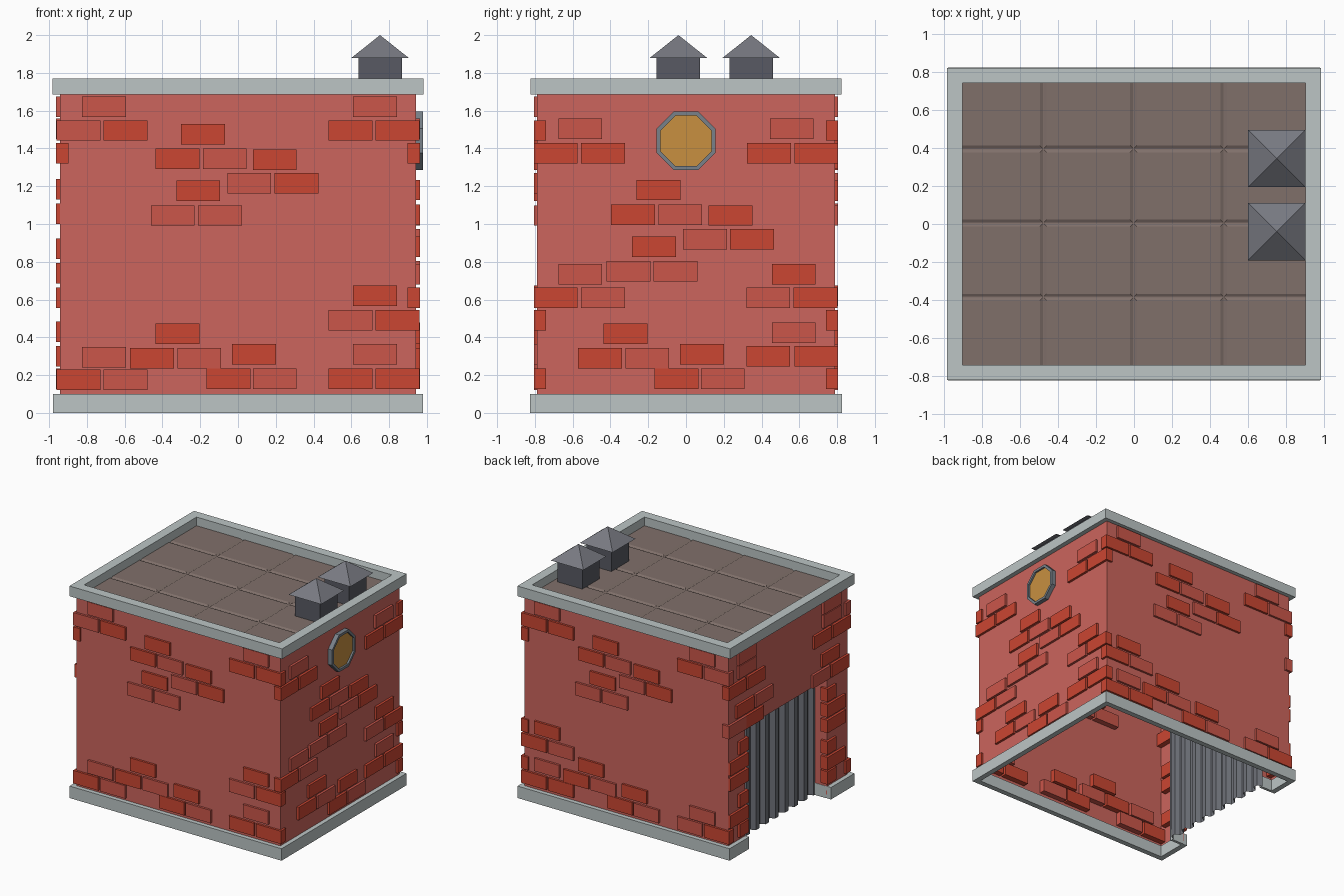
import bpy, bmesh, math
from mathutils import Matrix, Vector

if "Cube" in bpy.data.objects:
    bpy.data.objects.remove(bpy.data.objects["Cube"])


def mat(name, hexcol):
    lin = []
    for i in (0, 2, 4):
        c = int(hexcol[i:i + 2], 16) / 255
        lin.append(c / 12.92 if c <= 0.04045 else ((c + 0.055) / 1.055) ** 2.4)
    m = bpy.data.materials.new(name)
    m.diffuse_color = (*lin, 1)
    m.use_nodes = True
    m.node_tree.nodes["Principled BSDF"].inputs["Base Color"].default_value = m.diffuse_color
    return m


WALL = mat("wall red", "CC655D")
BRICK = mat("brick red", "CB4632")
PALE = mat("pale brick red", "CB564A")
STONE = mat("pale stone", "BCC5C5")
ROOF = mat("roof brown", "80706A")
VENT = mat("vent dark grey", "585A63")
CAP = mat("cap grey", "787A82")
FRAME = mat("frame grey", "78818A")
GLASS = mat("amber glass", "C89040")
DOOR = mat("door grey", "6E7178")


def finish(name, bm, *mats):
    me = bpy.data.meshes.new(name)
    bm.to_mesh(me)
    bm.free()
    for m in mats:
        me.materials.append(m)
    ob = bpy.data.objects.new(name, me)
    bpy.context.collection.objects.link(ob)
    return ob


def add_box(bm, lo, hi, index=0):
    lo, hi = Vector(lo), Vector(hi)
    m = Matrix.Translation((lo + hi) / 2) @ Matrix.Diagonal((*(hi - lo), 1))
    vs = bmesh.ops.create_cube(bm, size=1, matrix=m)["verts"]
    for f in {f for v in vs for f in v.link_faces}:
        f.material_index = index


def add_strip(bm, path, z0, z1):
    """Vertical sheet along a plan path, facing right of the path direction."""
    for (ax, ay), (bx, by) in zip(path, path[1:]):
        bm.faces.new([bm.verts.new(p) for p in
                      ((ax, ay, z0), (bx, by, z0), (bx, by, z1), (ax, ay, z1))])


def boxes(name, m, *spans):
    bm = bmesh.new()
    for lo, hi in spans:
        add_box(bm, lo, hi)
    return finish(name, bm, m)


X, Y = 0.943, 0.788            # wall half sizes
D0, D1, DZ, DX = -0.515, 0.565, 1.0, -0.83   # doorway

# Walls: open shell with a recessed doorway on the left side
bm = bmesh.new()
add_strip(bm, [(DX, D0), (-X, D0), (-X, -Y), (X, -Y), (X, Y), (-X, Y), (-X, D1), (DX, D1)], 0.03, DZ)
add_strip(bm, [(-X, D1), (-X, D0)], DZ, 1.69)
add_strip(bm, [(-X, D0), (-X, -Y), (X, -Y), (X, Y), (-X, Y), (-X, D1)], DZ, 1.69)
bm.faces.new([bm.verts.new(p) for p in
              ((-X, D0, DZ), (-X, D1, DZ), (DX, D1, DZ), (DX, D0, DZ))])
bmesh.ops.remove_doubles(bm, verts=bm.verts, dist=0.0005)
finish("walls", bm, WALL)

# Plinth, broken at the doorway, with short returns
PX, PY, T = 0.98, 0.825, 0.045
boxes("plinth", STONE,
      ((-PX, -PY, 0), (PX, -PY + T, 0.1)), ((-PX, PY - T, 0), (PX, PY, 0.1)),
      ((PX - T, -PY + T, 0), (PX, PY - T, 0.1)),
      ((-PX, -PY + T, 0), (-PX + T, D0, 0.1)), ((-PX, D1, 0), (-PX + T, PY - T, 0.1)),
      ((-PX + T, D0 - 0.02, 0), (DX, D0 + 0.003, 0.1)), ((-PX + T, D1 - 0.003, 0), (DX, D1 + 0.02, 0.1)))

# Parapet ring
QX, QY, QT = 0.983, 0.822, 0.08
boxes("parapet", STONE,
      ((-QX, -QY, 1.685), (QX, -QY + QT, 1.77)), ((-QX, QY - QT, 1.685), (QX, QY, 1.77)),
      ((-QX, -QY + QT, 1.685), (-QX + QT, QY - QT, 1.77)),
      ((QX - QT, -QY + QT, 1.685), (QX, QY - QT, 1.77)))

# Roof deck: slab with a 4 x 4 grid of shallow bevelled panels
bm = bmesh.new()
add_box(bm, (-0.93, -0.77, 1.68), (0.93, 0.77, 1.69))
for i in range(4):
    for j in range(4):
        loc = (-0.715 + 0.475 * i, -0.58 + 0.39 * j, 1.694)
        m = Matrix.Translation(loc) @ Matrix.Diagonal((0.47, 0.385, 0.008, 1))
        vs = bmesh.ops.create_cube(bm, size=1, matrix=m)["verts"]
        for v in vs:
            if v.co.z > loc[2]:
                v.co.x -= math.copysign(0.015, v.co.x - loc[0])
                v.co.y -= math.copysign(0.015, v.co.y - loc[1])
            v.co.x = max(-0.93, min(0.93, v.co.x))
finish("roof_deck", bm, ROOF)

# Bricks: (position along wall, height, pale?) with the odd (…, width)
F_CORNER = [(-0.71, 1.62, 1), (-0.845, 1.495, 1), (-0.595, 1.495, 0), (0.725, 1.62, 1),
            (0.595, 1.495, 0), (0.845, 1.495, 0), (0.725, 0.62, 0), (0.595, 0.49, 1),
            (0.845, 0.49, 0), (0.725, 0.31, 1), (0.595, 0.18, 0), (0.845, 0.18, 0),
            (-0.71, 0.295, 1), (-0.845, 0.175, 0), (-0.595, 0.175, 1)]
LOW = [(-0.32, 0.42, 0), (-0.455, 0.29, 0), (-0.205, 0.29, 1),
       (0.085, 0.31, 0), (-0.05, 0.18, 0), (0.195, 0.18, 1)]


def cluster(u, z):
    """Upper patch of eight or nine loose bricks."""
    offs = [(0, 0, 0), (-0.135, -0.13, 0), (0.115, -0.13, 1), (0.38, -0.135, 0),
            (0.245, -0.26, 1), (0.495, -0.26, 0), (-0.025, -0.3, 0),
            (-0.16, -0.43, 1), (0.09, -0.43, 1)]
    return [(u + a, z + b, c) for a, b, c in offs]


MID = cluster(-0.185, 1.475) + LOW
S_TOP = [(s * u, z, c) for s in (-1, 1)
         for u, z, c in ((0.56, 1.505, 1), (0.69, 1.375, 0), (0.44, 1.375, 0))]
S_LOW = [(-0.56, 0.735, 1), (-0.69, 0.61, 0), (-0.44, 0.61, 1), (0.57, 0.735, 0),
         (0.435, 0.61, 1), (0.685, 0.61, 0), (0.57, 0.425, 1), (0.435, 0.3, 0), (0.69, 0.3, 0)]
# left wall: bricks toothed along the jambs and over the lintel
LEFT = [(u, 1.62, 1) for u in (-0.56, 0.56)]
LEFT += [(u, 1.055, k % 2) for k, u in enumerate((-0.67, -0.42, 0.46, 0.69))]
LEFT += [(u, 1.185, k % 2) for k, u in enumerate((-0.545, 0.335, 0.585))]
for s, e in ((-1, D0), (1, D1)):
    for z in (0.3, 0.61, 0.74):
        LEFT.append((e + s * 0.1, z, 0, 0.24))
    for z in (0.18, 0.43, 0.87):
        LEFT.append((e + s * 0.04, z, 0, 0.12))


def bricks(name, side, items):
    """side: axis letter with sign; u runs along world x or y."""
    bm = bmesh.new()
    sgn = 1 if side[0] == "+" else -1
    for it in items:
        u, z, pale = it[:3]
        w = (it[3] if len(it) > 3 else 0.232) / 2
        h = 0.054
        if side[1] == "y":
            d = sorted((sgn * (Y + 0.018), sgn * (Y - 0.048)))
            add_box(bm, (u - w, d[0], z - h), (u + w, d[1], z + h), pale)
        else:
            d = sorted((sgn * (X + 0.02), sgn * (X - 0.045)))
            add_box(bm, (d[0], u - w, z - h), (d[1], u + w, z + h), pale)
    finish(name, bm, BRICK, PALE)


bricks("front_bricks", "-y", F_CORNER + MID)
bricks("back_bricks", "+y", F_CORNER + [(-u, z, c) for u, z, c in MID])
bricks("right_bricks", "+x", S_TOP + S_LOW + cluster(-0.145, 1.18) + LOW)
bricks("left_bricks", "-x", S_TOP + LEFT)

# Corrugated shutter door
bm = bmesh.new()
n, pitch = 9, (D1 - D0 + 0.06) / 9
path = []
for k in range(n):
    y = D0 - 0.03 + k * pitch
    path += [(DX, y), (DX, y + 0.35 * pitch), (DX + 0.04, y + 0.5 * pitch), (DX + 0.04, y + 0.85 * pitch)]
path.append((DX, D1 + 0.03))
add_strip(bm, path[::-1], 0.0, DZ + 0.03)
bmesh.ops.remove_doubles(bm, verts=bm.verts, dist=0.0005)
finish("shutter_door", bm, DOOR)

# Octagonal window: frame ring and glass, facing +x
bm = bmesh.new()
rings = []
for r, x in ((0.168, X - 0.01), (0.168, 0.98), (0.145, 0.98), (0.145, 0.965)):
    rings.append([bm.verts.new((x, r * math.cos(a), 1.44 + r * math.sin(a)))
                  for a in (math.radians(22.5 + 45 * k) for k in range(8))])
for a, b in zip(rings, rings[1:]):
    for k in range(8):
        bm.faces.new((a[k], a[(k + 1) % 8], b[(k + 1) % 8], b[k]))
glass = bm.faces.new(rings[-1])
glass.material_index = 1
bmesh.ops.recalc_face_normals(bm, faces=bm.faces)
if glass.normal.x < 0:
    bmesh.ops.reverse_faces(bm, faces=bm.faces)
finish("round_window", bm, FRAME, GLASS)

# Two roof vents with pyramid caps
for k, y in enumerate((-0.04, 0.345)):
    boxes(f"vent_{k + 1}", VENT, ((0.637, y - 0.115, 1.69), (0.867, y + 0.115, 1.88)))
    bm = bmesh.new()
    bmesh.ops.create_cone(bm, cap_ends=True, segments=4, radius1=0.151 * math.sqrt(2), radius2=0, depth=0.12,
                          matrix=Matrix.Translation((0.752, y, 1.94)) @ Matrix.Rotation(math.pi / 4, 4, "Z"))
    bmesh.ops.remove_doubles(bm, verts=bm.verts, dist=0.0005)
    finish(f"vent_cap_{k + 1}", bm, CAP)
